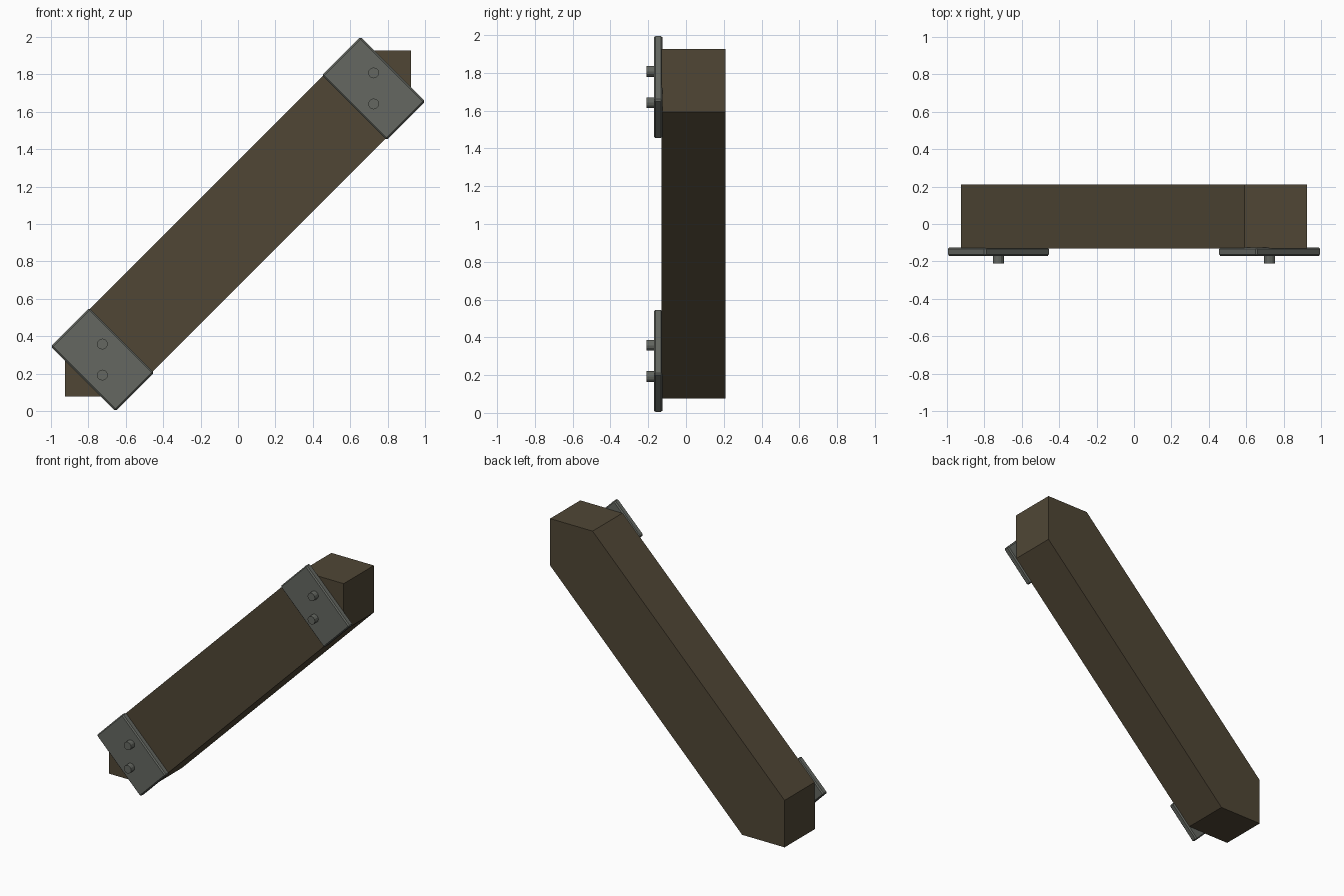
import bpy, bmesh, math
from mathutils import Matrix, Vector

if "Cube" in bpy.data.objects:
    bpy.data.objects.remove(bpy.data.objects["Cube"])


def material(name, rgb):
    m = bpy.data.materials.new(name)
    m.diffuse_color = (*rgb, 1)
    m.use_nodes = True
    m.node_tree.nodes["Principled BSDF"].inputs["Base Color"].default_value = m.diffuse_color
    return m


wood = material("dark wood", (0.080, 0.062, 0.036))
iron = material("grey iron", (0.128, 0.137, 0.120))


def finish(bm, name, mat):
    bmesh.ops.recalc_face_normals(bm, faces=bm.faces)
    me = bpy.data.meshes.new(name)
    bm.to_mesh(me)
    bm.free()
    me.materials.append(mat)
    ob = bpy.data.objects.new(name, me)
    bpy.context.collection.objects.link(ob)
    return ob


# Diagonal timber: six-sided profile with ends cut square to wall and ceiling
E, K = 0.925, 0.59
profile = [(-E, -E), (-K, -E), (E, K), (E, E), (K, E), (-E, -K)]
bm = bmesh.new()
face = bm.faces.new([bm.verts.new((x, -0.13, z + 1.002)) for x, z in profile])
ext = bmesh.ops.extrude_face_region(bm, geom=[face])
verts = [g for g in ext["geom"] if isinstance(g, bmesh.types.BMVert)]
bmesh.ops.translate(bm, verts=verts, vec=(0, 0.34, 0))
finish(bm, "diagonal_beam", wood)

# Iron plate with two bolts at each end
for s, end in ((-1, "lower"), (1, "upper")):
    centre = Vector((0.725 * s, 0, 1 + 0.725 * s))

    bm = bmesh.new()
    mat = (Matrix.Translation(centre + Vector((0, -0.1475, 0)))
           @ Matrix.Rotation(math.radians(45), 4, 'Y')
           @ Matrix.Diagonal((0.488, 0.045, 0.29, 1)))
    bmesh.ops.create_cube(bm, size=1, matrix=mat)
    bmesh.ops.bevel(bm, geom=list(bm.edges), offset=0.008, segments=1,
                    affect='EDGES', profile=0.5)
    finish(bm, end + "_plate", iron)

    for dz, side in ((-0.083, "bottom"), (0.083, "top")):
        bm = bmesh.new()
        mat = (Matrix.Translation(centre + Vector((0, -0.18, dz)))
               @ Matrix.Rotation(math.radians(90), 4, 'X'))
        bmesh.ops.create_cone(bm, cap_ends=True, segments=12, radius1=0.029,
                              radius2=0.029, depth=0.06, matrix=mat)
        finish(bm, end + "_" + side + "_bolt", iron)
